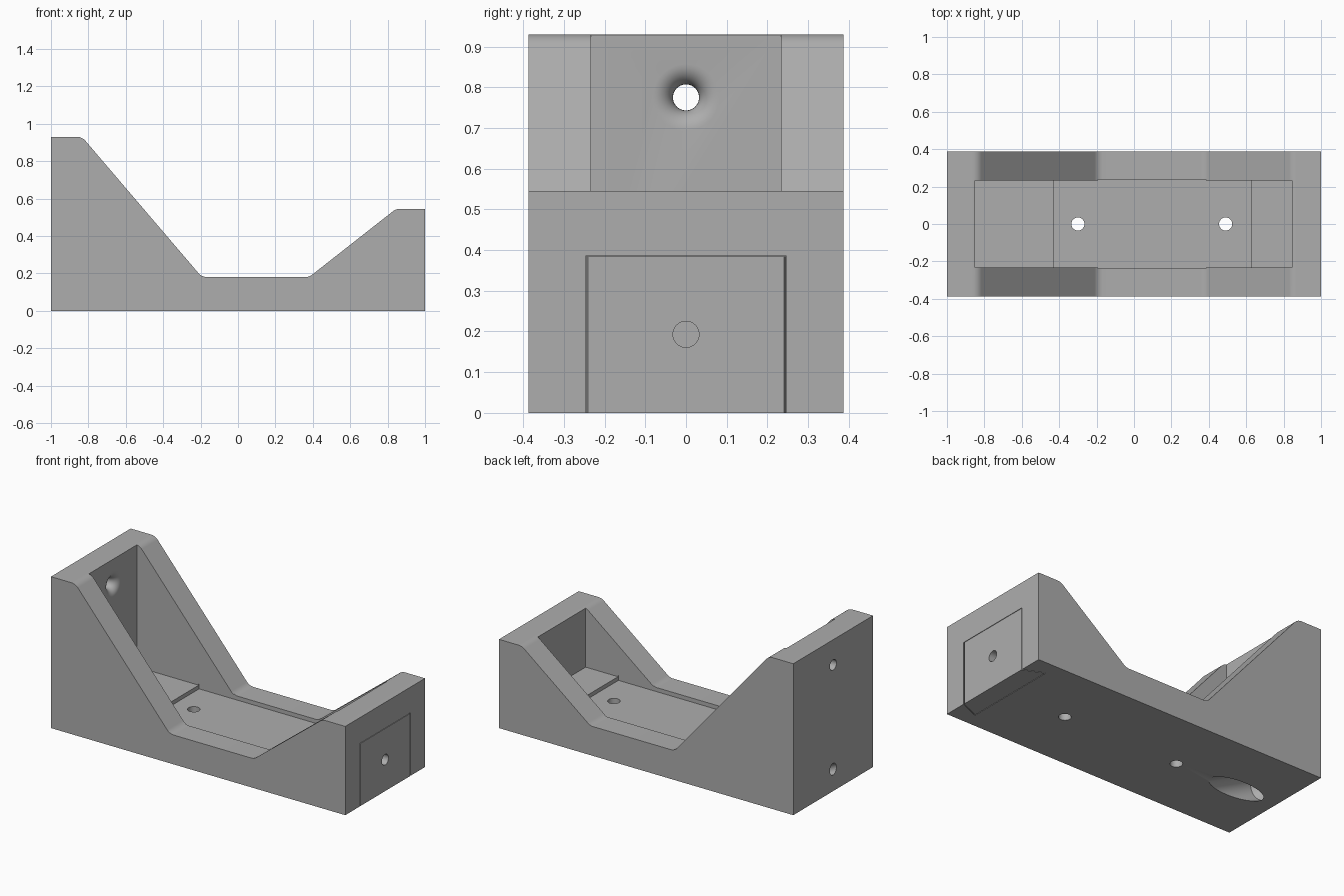
import bpy, bmesh, math
from mathutils import Vector

if "Cube" in bpy.data.objects:
    bpy.data.objects.remove(bpy.data.objects["Cube"])

grey = bpy.data.materials.new("mid_grey")
grey.diffuse_color = (0.42, 0.42, 0.42, 1)
grey.use_nodes = True
grey.node_tree.nodes["Principled BSDF"].inputs["Base Color"].default_value = grey.diffuse_color


def make_object(name, bm):
    bmesh.ops.recalc_face_normals(bm, faces=bm.faces[:])
    mesh = bpy.data.meshes.new(name)
    bm.to_mesh(mesh)
    bm.free()
    obj = bpy.data.objects.new(name, mesh)
    bpy.context.collection.objects.link(obj)
    mesh.materials.append(grey)
    return obj


def prism(name, points, offset):
    """Closed polygon of 3D points pushed along an offset vector."""
    bm = bmesh.new()
    face = bm.faces.new([bm.verts.new(p) for p in points])
    ext = bmesh.ops.extrude_face_region(bm, geom=[face])
    verts = [g for g in ext["geom"] if isinstance(g, bmesh.types.BMVert)]
    bmesh.ops.translate(bm, verts=verts, vec=offset)
    return make_object(name, bm)


def box(name, x0, x1, half_y, z0, z1):
    pts = [(x0, -half_y, z0), (x1, -half_y, z0), (x1, half_y, z0), (x0, half_y, z0)]
    return prism(name, pts, (0, 0, z1 - z0))


def drill(origin, direction, profile, n=40):
    """Turned cutter: profile is (distance along axis, radius)."""
    d = Vector(direction).normalized()
    side = Vector((0, 1, 0))
    up = d.cross(side)
    bm = bmesh.new()
    rings = []
    for t, r in profile:
        rings.append([bm.verts.new(Vector(origin) + d * t
                      + (side * math.cos(a) + up * math.sin(a)) * r)
                      for a in (2 * math.pi * i / n for i in range(n))])
    for lo, hi in zip(rings, rings[1:]):
        for i in range(n):
            j = (i + 1) % n
            bm.faces.new((lo[i], lo[j], hi[j], hi[i]))
    bm.faces.new(rings[0])
    bm.faces.new(rings[-1])
    return make_object("drill_cutter", bm)


def cut(target, cutter):
    cutter.hide_render = True
    mod = target.modifiers.new("cut", "BOOLEAN")
    mod.operation = "DIFFERENCE"
    mod.solver = "EXACT"
    mod.object = cutter
    bpy.context.view_layer.objects.active = target
    bpy.ops.object.modifier_apply(modifier="cut")
    bpy.data.objects.remove(cutter)


def rounded(points, radius, steps=8):
    """Round the corners flagged True in a list of (x, z, flag)."""
    out = []
    for i, (x, z, flag) in enumerate(points):
        p = Vector((x, z))
        if not flag:
            out.append(p)
            continue
        a = (Vector(points[i - 1][:2]) - p).normalized()
        b = (Vector(points[(i + 1) % len(points)][:2]) - p).normalized()
        half = a.angle(b) / 2
        centre = p + (a + b).normalized() * radius / math.sin(half)
        start = p + a * radius / math.tan(half) - centre
        end = p + b * radius / math.tan(half) - centre
        for k in range(steps + 1):
            v = start.lerp(end, k / steps).normalized() * radius
            out.append(centre + v)
    return out


def dovetail(name, x_back, x_front, wide, narrow, z0, z1):
    pts = [(x_back, -wide, z0), (x_front, -narrow, z0),
           (x_front, narrow, z0), (x_back, wide, z0)]
    return prism(name, pts, (0, 0, z1 - z0))


# Bracket body from its side profile
HALF_Y = 0.387
outline = rounded([(-1, 0, False), (1, 0, False), (1, 0.545, False),
                   (0.845, 0.545, True), (0.38, 0.18, True),
                   (-0.193, 0.18, True), (-0.834, 0.93, True),
                   (-1, 0.93, False)], 0.06)
body = prism("bracket_body", [(p.x, -HALF_Y, p.y) for p in outline],
             (0, 2 * HALF_Y, 0))

# Channel between the side walls, and the shallow pocket in its floor
cut(body, box("channel_cutter", -0.85, 0.845, 0.233, 0.179, 1.5))
cut(body, box("pocket_cutter", -0.43, 0.625, 0.237, 0.155, 0.186))

# Vertical holes through the floor
for x in (-0.3, 0.49):
    cut(body, drill((x, 0, -0.1), (0, 0, 1), [(0, 0.035), (0.4, 0.035)]))

# Upper hole in the tall wall with a flared mouth
R, HOLE = 0.05, 0.032
flare = [(-0.1, HOLE + R)]
for k in range(9):
    a = math.pi / 2 * k / 8
    flare.append((R * (1 - math.cos(a)), HOLE + R * (1 - math.sin(a))))
flare.append((0.3, HOLE))
cut(body, drill((-0.85, 0, 0.775), (-1, 0, 0), flare))

# Lower slanted hole with a wide access bore opening underneath
tilt = math.radians(26)
cut(body, drill((-1, 0, 0.135), (math.cos(tilt), 0, -math.sin(tilt)),
                [(-0.1, HOLE), (0.06, HOLE), (0.11, 0.08), (0.7, 0.08)]))

# Dovetail slot in the short end
cut(body, dovetail("slot_cutter", 0.875, 1.05, 0.302, 0.223, -0.1, 0.387))

# Dovetail plug with a central hole, fitted with a hairline gap
plug = dovetail("dovetail_plug", 0.878, 1.0, 0.296, 0.241, 0.0, 0.384)
cut(plug, drill((0.8, 0, 0.193), (1, 0, 0), [(0, HOLE), (0.4, HOLE)]))

# Smooth the curved surfaces while keeping hard edges
for obj in (body, plug):
    bpy.ops.object.select_all(action="DESELECT")
    obj.select_set(True)
    bpy.context.view_layer.objects.active = obj
    bpy.ops.object.shade_smooth_by_angle(angle=math.radians(30))
